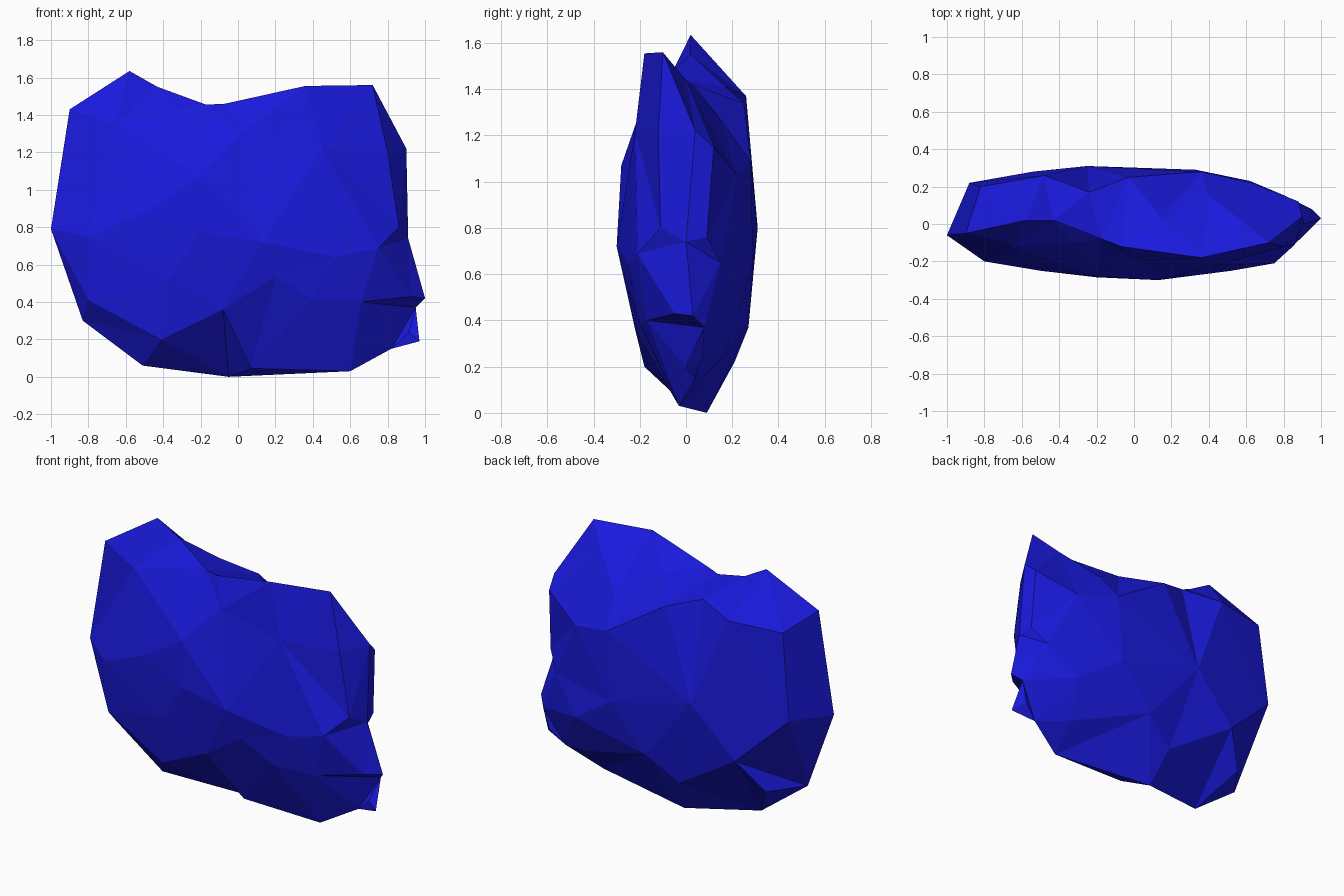
import bpy, bmesh
from mathutils import Vector
from mathutils.geometry import delaunay_2d_cdt

# Outer ridge of the flat boulder (x, y, z), counter-clockwise seen from the front
RIM = [(-.05, .09, 0), (.60, -.03, .03), (.82, .04, .15), (.97, 0, .19),
       (.95, .08, .37), (1.0, .03, .42), (.91, 0, .74), (.90, .04, 1.22),
       (.72, -.10, 1.56), (.36, -.18, 1.555), (-.07, -.12, 1.46), (-.17, -.08, 1.455),
       (-.43, .02, 1.55), (-.58, .02, 1.635), (-.90, -.05, 1.43), (-1.0, -.06, .79),
       (-.83, -.04, .30), (-.51, -.03, .06)]

# Facet corners of the front face
FRONT = [(-.33, -.10, 1.43), (-.65, -.12, 1.35), (.02, -.20, 1.30), (.45, -.22, 1.22),
         (-.20, -.28, 1.07), (-.50, -.25, .88), (-.80, -.20, .75), (.13, -.30, .72),
         (-.20, -.285, .775), (.52, -.25, .64), (.75, -.21, .69), (.86, -.11, .80),
         (-.36, -.25, .53), (.20, -.25, .54), (.66, -.17, .40), (-.80, -.16, .41),
         (-.41, -.18, .20), (.07, -.04, .045), (.80, -.12, 1.20), (.40, -.21, .41),
         (-.08, -.22, .36), (.92, -.05, .43)]

# Facet corners of the back face and sloping, hollow top
BACK = [(.15, .03, 1.42), (.60, 0, 1.44), (.40, .15, 1.27), (-.82, .20, 1.36),
        (-.48, .26, 1.37), (-.03, .25, 1.34), (.36, .28, 1.09), (.63, .22, 1.03),
        (-.25, .31, .80), (.33, .29, .65), (-.88, .22, .82), (-.54, .28, .50),
        (.10, .27, .37), (.62, .23, .45), (.81, .15, .65), (-.10, .21, .22),
        (-.68, .17, .30), (.60, .12, .20), (-.24, .17, 1.41), (.88, .12, 1.15),
        (.89, .09, .76)]

bm = bmesh.new()
rim_verts = [bm.verts.new(p) for p in RIM]


def add_side(points, back):
    """Triangulate one side inside the rim, facing outwards."""
    verts = rim_verts + [bm.verts.new(p) for p in points]
    flat = [Vector((v.co.x, v.co.z)) for v in verts]
    n = len(rim_verts)
    loop = [(i, (i + 1) % n) for i in range(n)]
    _, _, faces, orig, _, _ = delaunay_2d_cdt(flat, loop, [], 1, 1e-5)
    for f in faces:
        ids = [orig[i][0] for i in f]
        a, b, c = [verts[i] for i in (ids[::-1] if back else ids)]
        if max(ids) < n:
            # Corner made of rim points only: raise its middle to give it thickness
            mid = (a.co + b.co + c.co) / 3 + Vector((0, .03 if back else -.03, 0))
            m = bm.verts.new(mid)
            for p, q in ((a, b), (b, c), (c, a)):
                bm.faces.new((p, q, m))
        else:
            bm.faces.new((a, b, c))


add_side(FRONT, False)
add_side(BACK, True)

# Boulder object with blue material
mesh = bpy.data.meshes.new("boulder")
bm.to_mesh(mesh)
bm.free()
boulder = bpy.data.objects.new("boulder", mesh)
bpy.context.collection.objects.link(boulder)
blue = bpy.data.materials.new("blue_stone")
blue.diffuse_color = (0.01, 0.01, 0.72, 1)
mesh.materials.append(blue)
